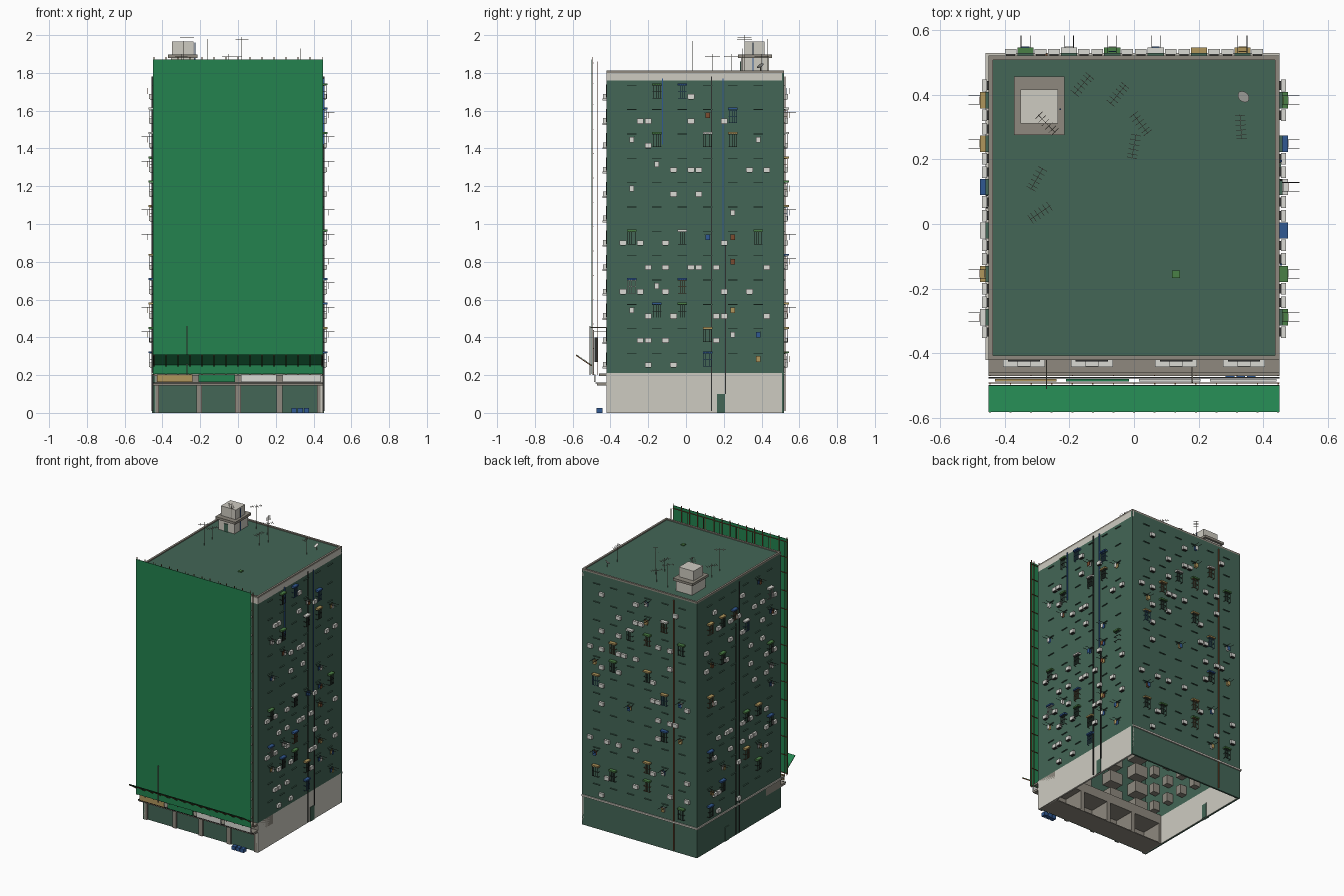
import bpy, random
from mathutils import Vector

if "Cube" in bpy.data.objects:
    bpy.data.objects.remove(bpy.data.objects["Cube"])

random.seed(11)

def mat(name, r, g, b):
    lin = lambda c: ((c / 255 + 0.055) / 1.055) ** 2.4
    m = bpy.data.materials.new(name)
    m.diffuse_color = (lin(r), lin(g), lin(b), 1)
    m.use_nodes = True
    m.node_tree.nodes["Principled BSDF"].inputs["Base Color"].default_value = m.diffuse_color
    return m

WALL = mat("wall green", 67, 102, 86)
NET = mat("net green", 35, 130, 79)
CREAM = mat("cream concrete", 206, 203, 193)
GREY = mat("grey concrete", 142, 137, 126)
DARK = mat("dark metal", 46, 48, 46)
BLUE = mat("blue", 48, 88, 146)
TAN = mat("tan", 176, 150, 92)
WHITE = mat("off white", 218, 218, 212)
RUST = mat("rust bamboo", 124, 76, 48)
LEAF = mat("leaf green", 74, 128, 70)

def build(name, solids, m):
    """One object from many eight-cornered solids (bottom ring, then top ring)."""
    verts, faces = [], []
    for s in solids:
        n = len(verts)
        verts += s
        for f in ((3, 2, 1, 0), (4, 5, 6, 7), (0, 1, 5, 4), (1, 2, 6, 5), (2, 3, 7, 6), (3, 0, 4, 7)):
            faces.append([n + i for i in f])
    me = bpy.data.meshes.new(name)
    me.from_pydata(verts, [], faces)
    me.materials.append(m)
    ob = bpy.data.objects.new(name, me)
    bpy.context.collection.objects.link(ob)
    return ob

def box(x0, x1, y0, y1, z0, z1):
    return [(x, y, z) for z in (z0, z1) for x, y in ((x0, y0), (x1, y0), (x1, y1), (x0, y1))]

def slope(x0, x1, ya, za, yb, zb, t):
    """Slanted slab running from (ya, za) to (yb, zb)."""
    return [(x, y, z + h) for h in (0, t) for x, y, z in ((x0, yb, zb), (x1, yb, zb), (x1, ya, za), (x0, ya, za))]

def rod(x, y, z0, z1, r=0.002):
    return box(x - r, x + r, y - r, y + r, z0, z1)

def on(side, u0, u1, d0, d1, z0, z1):
    """Box on a facade: u along it, d outward from it."""
    if side == "right":
        return box(0.45 + d0, 0.45 + d1, u0, u1, z0, z1)
    if side == "left":
        return box(-0.45 - d1, -0.45 - d0, u0, u1, z0, z1)
    return box(u0, u1, 0.52 + d0, 0.52 + d1, z0, z1)

X, Y0, Y1, T, ROOF = 0.45, -0.42, 0.52, 0.012, 1.805
FLOORS = [0.21 + 0.129 * i for i in range(12)]

# Hollow tower shell, open underneath
build("tower_walls", [
    box(X - T, X, Y0, Y1, 0.21, 1.76),
    box(-X, -X + T, Y0, Y1, 0, 1.80),
    box(-X, X, Y1 - T, Y1, 0, 1.80),
    box(-X, X, Y0, Y0 + T, 0.21, 1.76)], WALL)
build("roof_deck", [box(-X + T, X - T, Y0 + T, Y1 - T, 1.79, ROOF)], WALL)
build("cream_walls", [
    box(X - T, X, Y0, Y1, 0, 0.21),
    box(X - T, X, Y0, Y1, 1.76, 1.80),
    box(-X, X, Y0, Y0 + T, 1.76, 1.80),
    box(-X + T, -X + T + 0.003, Y0, Y1 - T, 0, 0.2)], CREAM)
build("parapet_cap", [
    box(X - 0.014, X, Y0, Y1, 1.80, 1.812), box(-X, -X + 0.014, Y0, Y1, 1.80, 1.812),
    box(-X, X, Y0, Y0 + 0.014, 1.80, 1.812), box(-X, X, Y1 - 0.014, Y1, 1.80, 1.812)], GREY)
build("podium_ledge", [on("left", Y0, Y1 + 0.008, 0, 0.008, 0.203, 0.215),
                       on("back", -X, X, 0, 0.008, 0.203, 0.215)], CREAM)

# Shop bays
columns = [-0.434, -0.205, 0, 0.22, 0.434]
build("shop_columns", [box(x - 0.015, x + 0.015, Y0, -0.25, 0, 0.15) for x in columns], GREY)
build("shop_shutters", [box(-X + T, X - T, -0.41, -0.404, 0, 0.15)], WALL)
build("shop_back", [box(-X + T, X - T, -0.404, -0.40, 0, 0.15)], GREY)
build("shop_floor", [box(-X + T, X - T, -0.404, -0.25, 0, 0.006)], GREY)
build("shop_ceiling", [box(-X, X, Y0, -0.25, 0.145, 0.21)], GREY)
build("shop_canopy", [box(-X, X, -0.47, Y0, 0.145, 0.16), box(-X, X, -0.46, Y0, 0.195, 0.208)], GREY)
for n, (a, b, m) in enumerate([(-0.43, -0.24, TAN), (-0.21, -0.015, NET), (0.015, 0.205, WHITE), (0.235, 0.44, WHITE)]):
    build(f"shop_sign_{n + 1}", [box(a, b, -0.487, -0.479, 0.163, 0.203)], m)
build("sign_rail", [box(-X, X, -0.478, -0.472, 0.155, 0.16)], DARK)
build("bins", [box(x, x + 0.027, -0.475, -0.443, 0, 0.026) for x in (0.283, 0.316, 0.349)], BLUE)

# Projecting sign frames on poles
build("sign_poles", [rod(-0.27, -0.508, 0.2, 0.46), rod(0.18, -0.49, 0.2, 0.44),
                     box(-0.272, -0.268, -0.51, Y0, 0.45, 0.454), box(0.178, 0.182, -0.49, Y0, 0.43, 0.434)], GREY)
build("sign_panel", [box(-0.272, -0.268, -0.485, -0.465, 0.27, 0.40)], DARK)

# Front bay windows and niches that show inside the hollow tower
bays = [(x, z) for z in FLOORS for x in (-0.34, -0.13, 0.13, 0.34)]
build("front_niches", [box(x - 0.05, x + 0.05, Y0 + T, Y0 + 0.09, z + 0.035, z + 0.115) for x, z in bays], GREY)
build("side_niches", [box(s - 0.025, s + 0.025, y - 0.022, y + 0.022, z + 0.04, z + 0.104)
                      for s in (-0.413, 0.413) for y in [-0.288 + 0.134 * k for k in range(6)] for z in FLOORS], GREY)
build("back_niches", [box(x - 0.022, x + 0.022, 0.458, 0.508, z + 0.04, z + 0.104)
                      for x in [-0.335 + 0.134 * k for k in range(6)] for z in FLOORS], GREY)
build("front_ledges", [box(x - 0.065, x + 0.065, Y0 - 0.022, Y0, z + 0.025, z + 0.035) for x, z in bays], WHITE)
build("front_glass", [box(x - 0.05, x + 0.05, Y0 - 0.004, Y0, z + 0.04, z + 0.11) for x, z in bays], DARK)
build("front_units", [box(x - 0.02, x + 0.02, Y0 - 0.02, Y0, z + 0.035, z + 0.06) for x, z in bays], WHITE)

# Netting and bamboo scaffold
build("safety_net", [box(-X, X, -0.5, -0.497, 0.207, 1.87)], NET)
bars = [-0.445 + 0.0636 * i for i in range(15)]
build("bamboo_uprights", [rod(x, -0.494, 0.2, 1.883) for x in bars]
      + [rod(x, -0.468, 0.2, 1.86, 0.0015) for x in bars[::2]], RUST)
build("bamboo_rails", [box(-X, X, -0.493, -0.489, z, z + 0.004) for z in FLOORS + [1.74, 1.85]], RUST)
build("catch_fan", [slope(-X, X, -0.5, 0.253, -0.58, 0.308, 0.002)], NET)
build("catch_fan_struts", [slope(x - 0.003, x + 0.003, -0.5, 0.246, -0.582, 0.302, 0.006) for x in bars], RUST)

# Side and back windows with cages, canopies, laundry, air conditioners and drying rods
eyebrows, units, brackets, rods = [], [], [], []
cages = {m.name: (m, []) for m in (DARK, RUST, BLUE, WHITE)}
canopies = {m.name: (m, []) for m in (BLUE, TAN, WHITE, LEAF)}
laundry = {m.name: (m, []) for m in (BLUE, TAN, WHITE, RUST)}
for side, start in (("right", -0.288), ("left", -0.288), ("back", -0.335)):
    for z in FLOORS:
        for k in range(6):
            u = start + 0.134 * k
            eyebrows.append(on(side, u - 0.025, u + 0.025, 0, 0.008, z + 0.104, z + 0.108))
            if random.random() < 0.22:
                c = random.choices(list(cages.values()), (5, 2, 1, 1))[0][1]
                for i in range(5):
                    b = u - 0.02 + 0.01 * i
                    c.append(on(side, b - 0.001, b + 0.001, 0.016, 0.018, z + 0.036, z + 0.106))
                for h in (0.036, 0.07, 0.102):
                    c.append(on(side, u - 0.023, u + 0.023, 0.016, 0.018, z + h, z + h + 0.002))
                    for e in (-0.023, 0.021):
                        c.append(on(side, u + e, u + e + 0.002, 0, 0.018, z + h, z + h + 0.002))
                random.choice(list(canopies.values()))[1].append(
                    on(side, u - 0.025, u + 0.025, 0, 0.025, z + 0.106, z + 0.116))
            elif random.random() < 0.16:
                for e in (-0.014, 0.014):
                    rods.append(on(side, u + e - 0.001, u + e + 0.001, 0, 0.062, z + 0.09, z + 0.092))
                for d in (0.012, 0.026):
                    random.choice(list(laundry.values()))[1].append(
                        on(side, u - 0.012, u + 0.012, d, d + 0.002, z + 0.06, z + 0.09))
            for e in (-0.046, 0.046):
                if random.random() < 0.3:
                    units.append(on(side, u + e - 0.018, u + e + 0.018, 0.004, 0.02, z + 0.033, z + 0.058))
                    brackets.append(on(side, u + e - 0.014, u + e + 0.014, 0, 0.017, z + 0.03, z + 0.033))
build("window_eyebrows", eyebrows, WALL)
build("air_conditioners", units, WHITE)
build("unit_brackets", brackets, DARK)
build("drying_rods", rods, DARK)
for part, groups in (("window_cages", cages), ("window_canopies", canopies), ("laundry", laundry)):
    for name, (m, solids) in groups.items():
        build(part + "_" + name.replace(" ", "_"), solids, m)

# Drain pipes and side doors
def pipe(side, u, z0, z1):
    return on(side, u - 0.0028, u + 0.0028, 0.001, 0.007, z0, z1)

build("dark_pipes", [pipe("right", 0.135, 0.01, 1.78), pipe("right", 0.208, 0.1, 0.9),
                     pipe("left", 0.05, 0.01, 1.78), pipe("left", 0.09, 0.01, 1.5)], DARK)
build("blue_pipes", [pipe("right", 0.195, 0.9, 1.77), pipe("right", -0.125, 1.42, 1.77)], BLUE)
build("rust_pipe", [pipe("back", -0.27, 0.01, 1.78)], RUST)
build("side_doors", [on(s, 0.165, 0.207, 0, 0.004, 0, 0.1) for s in ("right", "left")], WALL)
build("inner_door", [box(-0.435, -0.431, 0.165, 0.207, 0, 0.1)], WALL)

# Rooftop stair hut and tank
build("hut_walls", [box(-0.355, -0.23, 0.29, 0.44, ROOF, 1.88)], CREAM)
build("hut_slab", [box(-0.37, -0.215, 0.275, 0.455, 1.88, 1.897)], GREY)
build("water_tank", [box(-0.35, -0.235, 0.31, 0.415, 1.897, 1.965)], CREAM)
build("hut_door", [box(-0.31, -0.28, 0.286, 0.29, ROOF, 1.86)], WALL)
build("hut_pipe", [box(-0.23, -0.226, 0.352, 0.357, ROOF, 1.96)], BLUE)

# Rooftop aerials, dish and vent box
aerials = [(-0.16, 0.43, 1.98), (-0.05, 0.40, 1.9), (0.02, 0.31, 1.99), (0, 0.24, 1.9), (0.33, 0.30, 1.93),
           (-0.30, 0.14, 1.9), (-0.29, 0.035, 1.97), (-0.27, 0.31, 2.0)]
parts = []

def bar(c, a, b, la, lb):
    ring = [c + a * i * la + b * j * lb for i, j in ((-1, -1), (1, -1), (1, 1), (-1, 1))]
    return [tuple(p + Vector((0, 0, h))) for h in (0, 0.0015) for p in ring]

for x, y, top in aerials:
    parts.append(rod(x, y, ROOF, top, 0.0012))
    d = Vector((random.uniform(-1, 1), random.uniform(-1, 1), 0)).normalized()
    n = Vector((-d.y, d.x, 0))
    c = Vector((x, y, top - 0.015))
    parts.append(bar(c, d, n, 0.038, 0.0008))
    parts += [bar(c + d * s, n, -d, 0.016, 0.0008) for s in (-0.035, -0.02, -0.005, 0.01, 0.025, 0.036)]
build("aerials", parts, GREY)
build("vent_box", [box(0.118, 0.142, -0.167, -0.143, ROOF, 1.812)], LEAF)
bpy.ops.mesh.primitive_cone_add(vertices=12, radius1=0.003, radius2=0.02, depth=0.008,
                                location=(0.34, 0.395, 1.835), rotation=(0.5, -0.5, 0))
dish = bpy.context.object
dish.name = "satellite_dish"
dish.data.materials.append(WHITE)
build("dish_post", [rod(0.34, 0.395, ROOF, 1.835)], GREY)
